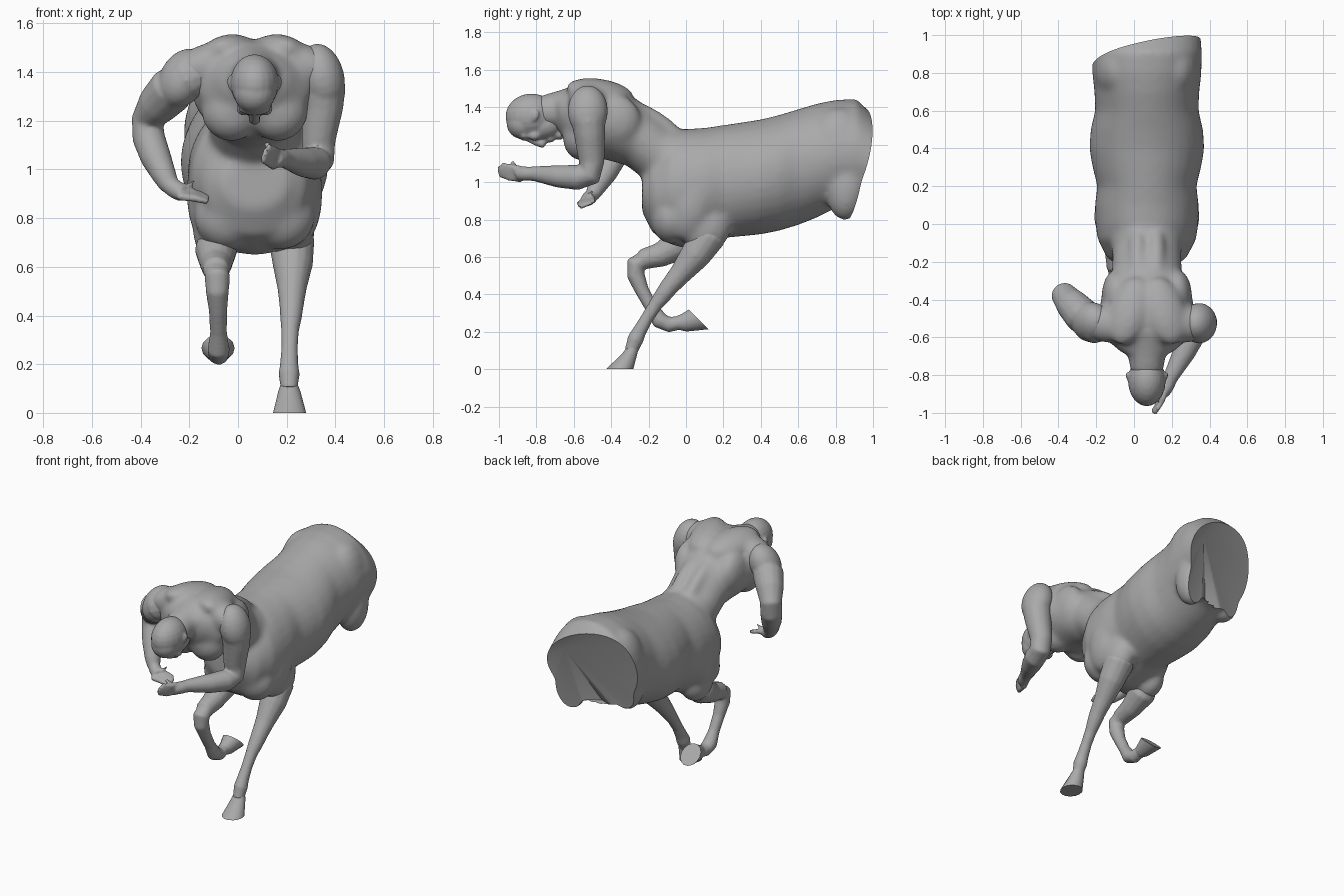
import bpy, bmesh, math
from mathutils import Vector, Matrix, Euler

if "Cube" in bpy.data.objects:
    bpy.data.objects.remove(bpy.data.objects["Cube"])

CX = 0.068  # middle plane of the body
GREY = (0.4, 0.4, 0.4, 1)
mat = bpy.data.materials.new("plain grey")
mat.use_nodes = True
mat.diffuse_color = GREY
mat.node_tree.nodes["Principled BSDF"].inputs["Base Color"].default_value = GREY


def loft(bm, rings, n=20):
    """Skin elliptical rings given as (centre, half axis u, half axis v)."""
    loops = []
    for c, u, v in rings:
        c, u, v = Vector(c), Vector(u), Vector(v)
        angles = [2 * math.pi * i / n for i in range(n)]
        loops.append([bm.verts.new(c + u * math.cos(a) + v * math.sin(a)) for a in angles])
    for a, b in zip(loops, loops[1:]):
        for i in range(n):
            bm.faces.new((a[i], a[(i + 1) % n], b[(i + 1) % n], b[i]))
    bm.faces.new(loops[0][::-1])
    bm.faces.new(loops[-1])


def tube(bm, pts, n=14):
    """Round limb through (x, y, z, radius) points."""
    ps = [Vector(p[:3]) for p in pts]
    rings = []
    for i, p in enumerate(ps):
        t = (ps[min(i + 1, len(ps) - 1)] - ps[max(i - 1, 0)]).normalized()
        ref = Vector((1, 0, 0)) if abs(t.x) < 0.8 else Vector((0, 0, 1))
        u = (ref - t * ref.dot(t)).normalized()
        rings.append((p, u * pts[i][3], t.cross(u) * pts[i][3]))
    loft(bm, rings, n)


def blob(bm, c, r, rot=(0, 0, 0)):
    """Ellipsoid muscle; rotation in degrees."""
    m = Matrix.Translation(c) @ Euler([math.radians(a) for a in rot]).to_matrix().to_4x4()
    bmesh.ops.create_uvsphere(bm, u_segments=20, v_segments=12, radius=1,
                              matrix=m @ Matrix.Diagonal((*r, 1)))


def pair(bm, d, y, z, r, rot=(0, 0, 0)):
    """Mirrored muscle on both sides of the middle plane."""
    for s in (-1, 1):
        blob(bm, (CX + s * d, y, z), r, (rot[0], s * rot[1], s * rot[2]))


def finish(name, bm, voxel=0, smooth=4, angle=40):
    """Make the object, melting its pieces together when a voxel size is given."""
    bmesh.ops.recalc_face_normals(bm, faces=bm.faces)
    me = bpy.data.meshes.new(name)
    bm.to_mesh(me)
    bm.free()
    me.materials.append(mat)
    ob = bpy.data.objects.new(name, me)
    bpy.context.collection.objects.link(ob)
    bpy.ops.object.select_all(action='DESELECT')
    ob.select_set(True)
    bpy.context.view_layer.objects.active = ob
    if voxel:
        m = ob.modifiers.new("melt", 'REMESH')
        m.mode, m.voxel_size = 'VOXEL', voxel
        m = ob.modifiers.new("soften", 'SMOOTH')
        m.factor, m.iterations = 0.5, smooth
        for m in ("melt", "soften"):
            bpy.ops.object.modifier_apply(modifier=m)
    bpy.ops.object.shade_smooth_by_angle(angle=math.radians(angle))
    return ob


# --- trunk: barrel of the horse half, as y, bottom, top, half width
bm = bmesh.new()
barrel = [(-.235, .84, 1.04, .13), (-.18, .73, 1.15, .21), (-.08, .665, 1.26, .262),
          (.0, .645, 1.285, .272), (.1, .67, 1.29, .276), (.2, .70, 1.305, .262),
          (.3, .71, 1.32, .288), (.4, .72, 1.335, .305), (.5, .74, 1.36, .298),
          (.6, .77, 1.39, .274), (.7, .81, 1.42, .278), (.8, .86, 1.44, .29),
          (.91, .87, 1.445, .292), (1.0, .88, 1.36, .285), (1.1, .9, 1.25, .26)]
loft(bm, [((CX, y, (a + b) / 2), (w, 0, 0), (0, 0, (b - a) / 2)) for y, a, b, w in barrel], 32)
# leaning torso, as back point (y, z), front point (y, z), half width
torso = [(.1, 1.25, -.1, .95, .2), (-.08, 1.3, -.23, 1.02, .182), (-.2, 1.4, -.32, 1.09, .186),
         (-.32, 1.48, -.43, 1.12, .238), (-.45, 1.53, -.52, 1.13, .26),
         (-.58, 1.525, -.62, 1.18, .23), (-.69, 1.48, -.68, 1.27, .13)]
loft(bm, [((CX, (a + c) / 2, (b + d) / 2), (w, 0, 0), (0, (a - c) / 2, (b - d) / 2))
          for a, b, c, d, w in torso], 32)
# neck
tube(bm, [(CX, -.55, 1.40, .13), (CX, -.66, 1.39, .105), (CX, -.78, 1.37, .09)])
# back, chest and flank muscles
pair(bm, .095, -.46, 1.48, (.11, .19, .07), (-8, 14, 15))
pair(bm, .16, -.38, 1.33, (.08, .14, .14), (25, 0, 0))
pair(bm, .095, -.56, 1.24, (.125, .10, .125), (0, -15, 0))
pair(bm, .20, -.53, 1.43, (.15, .10, .085), (0, 20, 0))
pair(bm, .05, -.15, 1.31, (.05, .2, .06), (-35, 0, 0))
pair(bm, .11, -.08, .81, (.14, .11, .14))
pair(bm, .18, .04, .90, (.10, .13, .22), (-15, 0, 0))
pair(bm, .15, .82, 1.17, (.135, .18, .23))
# shoulders of the forelegs and stumps of the thighs
blob(bm, (.222, .11, .76), (.095, .13, .15), (-25, 0, 0))
blob(bm, (-.09, .02, .74), (.095, .12, .12))
blob(bm, (.25, .86, .97), (.10, .11, .175), (-5, 0, 0))
blob(bm, (-.09, .75, .98), (.10, .10, .14))
trunk = finish("trunk", bm, .014, 16)

# slanted cut through the rump, its creased cap fanning out from the high corner
bm = bmesh.new()
bm.from_mesh(trunk.data)
bmesh.ops.bisect_plane(bm, geom=bm.verts[:] + bm.edges[:] + bm.faces[:],
                       plane_co=(.3, 1.015, 1.33), plane_no=(-.255, 1, -.25),
                       clear_outer=True)
rim = [e for e in bm.edges if e.is_boundary]
for v in {v for e in rim for v in e.verts}:
    if v.co.z < 1.0 and abs(v.co.x - .08) < .09:
        v.co.y -= .06 * (1 - abs(v.co.x - .08) / .09)
hub = bm.verts.new((.24, .96, 1.24))
for e in rim:
    bm.faces.new((e.verts[0], e.verts[1], hub))
bmesh.ops.recalc_face_normals(bm, faces=bm.faces)
bm.to_mesh(trunk.data)
bm.free()
bpy.ops.object.shade_smooth_by_angle(angle=math.radians(35))

# --- bowed head: skull, forehead, jaw, brow, nose, lips, chin and ears
bm = bmesh.new()
blob(bm, (CX, -.83, 1.355), (.1, .136, .118), (6, 0, 0))
blob(bm, (CX, -.875, 1.315), (.086, .085, .085))
blob(bm, (CX, -.76, 1.305), (.08, .11, .078), (10, 0, 0))
blob(bm, (CX, -.865, 1.25), (.068, .03, .028))
tube(bm, [(CX, -.85, 1.235, .016), (CX, -.80, 1.215, .021), (CX, -.77, 1.205, .025),
          (CX, -.755, 1.225, .021)])
blob(bm, (CX, -.725, 1.23), (.036, .022, .018))
blob(bm, (CX, -.68, 1.255), (.042, .032, .03))
pair(bm, .045, -.81, 1.25, (.03, .035, .028))
pair(bm, .098, -.81, 1.355, (.012, .024, .034), (-30, 0, -20))
finish("head", bm, .008, 4)


def hand(bm, wrist, palm, across, reach, thumb, curl):
    """Palm with four curling fingers and a thumb."""
    w, p, a, f = map(Vector, (wrist, palm, across, reach))
    tube(bm, [(*w, .036), (*((w + p) / 2), .04), (*p, .036)])
    for i in range(4):
        s = p + a * (i - 1.5)
        k = 1 - .12 * abs(i - 1.3)
        mid_joint = s + f * .5 * k
        tip = s + f * k + Vector(curl)
        tube(bm, [(*(s - f * .3), .017), (*mid_joint, .016), (*tip, .013)], 8)
    t = Vector(thumb)
    tube(bm, [(*((w + p) / 2), .02), (*((p + t) / 2), .018), (*t, .013)], 8)


# --- right arm: elbow swung out and back, hand crossing under the chest
bm = bmesh.new()
blob(bm, (-.225, -.52, 1.375), (.095, .108, .13), (0, 30, 20))
tube(bm, [(-.12, -.53, 1.42, .08), (-.20, -.54, 1.38, .098), (-.27, -.49, 1.33, .098),
          (-.33, -.425, 1.265, .086), (-.372, -.375, 1.20, .068), (-.367, -.385, 1.13, .068),
          (-.338, -.43, 1.05, .064), (-.30, -.48, .97, .05), (-.28, -.50, .93, .04)])
hand(bm, (-.285, -.495, .935), (-.225, -.535, .90), (.006, -.022, -.010),
     (.105, 0, -.012), (-.18, -.50, .955), (.01, .01, -.01))
finish("right_arm", bm, .008, 14)

# --- left arm: upper arm hanging, forearm reaching forward
bm = bmesh.new()
blob(bm, (.345, -.525, 1.38), (.092, .108, .14), (0, -14, 0))
tube(bm, [(.25, -.53, 1.43, .08), (.33, -.525, 1.39, .09), (.352, -.522, 1.32, .092),
          (.348, -.515, 1.25, .084), (.338, -.51, 1.18, .077), (.33, -.505, 1.11, .07),
          (.33, -.515, 1.04, .067), (.315, -.58, 1.025, .069), (.265, -.68, 1.03, .061),
          (.195, -.81, 1.045, .041), (.18, -.84, 1.045, .038)])
hand(bm, (.195, -.82, 1.045), (.15, -.90, 1.045), (-.008, -.006, -.019),
     (-.025, -.10, .015), (.115, -.93, 1.11), (-.02, -.01, .01))
finish("left_arm", bm, .008, 14)

# --- left foreleg, planted
bm = bmesh.new()
tube(bm, [(.215, .14, .80, .06), (.22, .12, .71, .095), (.225, .05, .61, .083),
          (.222, -.03, .51, .06), (.22, -.09, .44, .05), (.218, -.12, .40, .046),
          (.214, -.165, .34, .037), (.212, -.21, .27, .034), (.21, -.25, .20, .038),
          (.21, -.27, .16, .044), (.21, -.285, .12, .038), (.21, -.295, .095, .036)])
finish("left_foreleg", bm, .009, 4)

# --- right foreleg, lifted and folded
bm = bmesh.new()
tube(bm, [(-.09, .05, .74, .06), (-.09, -.03, .67, .088), (-.09, -.14, .61, .066),
          (-.09, -.24, .585, .054)])
tube(bm, [(-.088, -.22, .585, .05), (-.085, -.27, .56, .052), (-.085, -.268, .50, .048),
          (-.082, -.235, .42, .038), (-.08, -.185, .33, .035), (-.08, -.14, .26, .046),
          (-.08, -.09, .238, .042), (-.08, -.02, .25, .036)])
finish("right_foreleg", bm, .009, 4)

# --- hooves, flaring to a flat sole
hooves = {
    "left_hoof": [((.21, -.285, .13), (.03, 0, 0), (0, .03, .012)),
                  ((.211, -.30, .09), (.045, 0, 0), (0, .046, .012)),
                  ((.212, -.355, 0), (.068, 0, 0), (0, .075, 0))],
    "right_hoof": [((-.08, -.06, .245), (.03, 0, 0), (0, .006, -.032)),
                   ((-.08, -.01, .248), (.046, 0, 0), (0, .014, -.048)),
                   ((-.082, .068, .266), (.068, 0, 0), (0, .054, -.054))],
}
for name, rings in hooves.items():
    bm = bmesh.new()
    loft(bm, rings, 14)
    finish(name, bm, angle=30)
